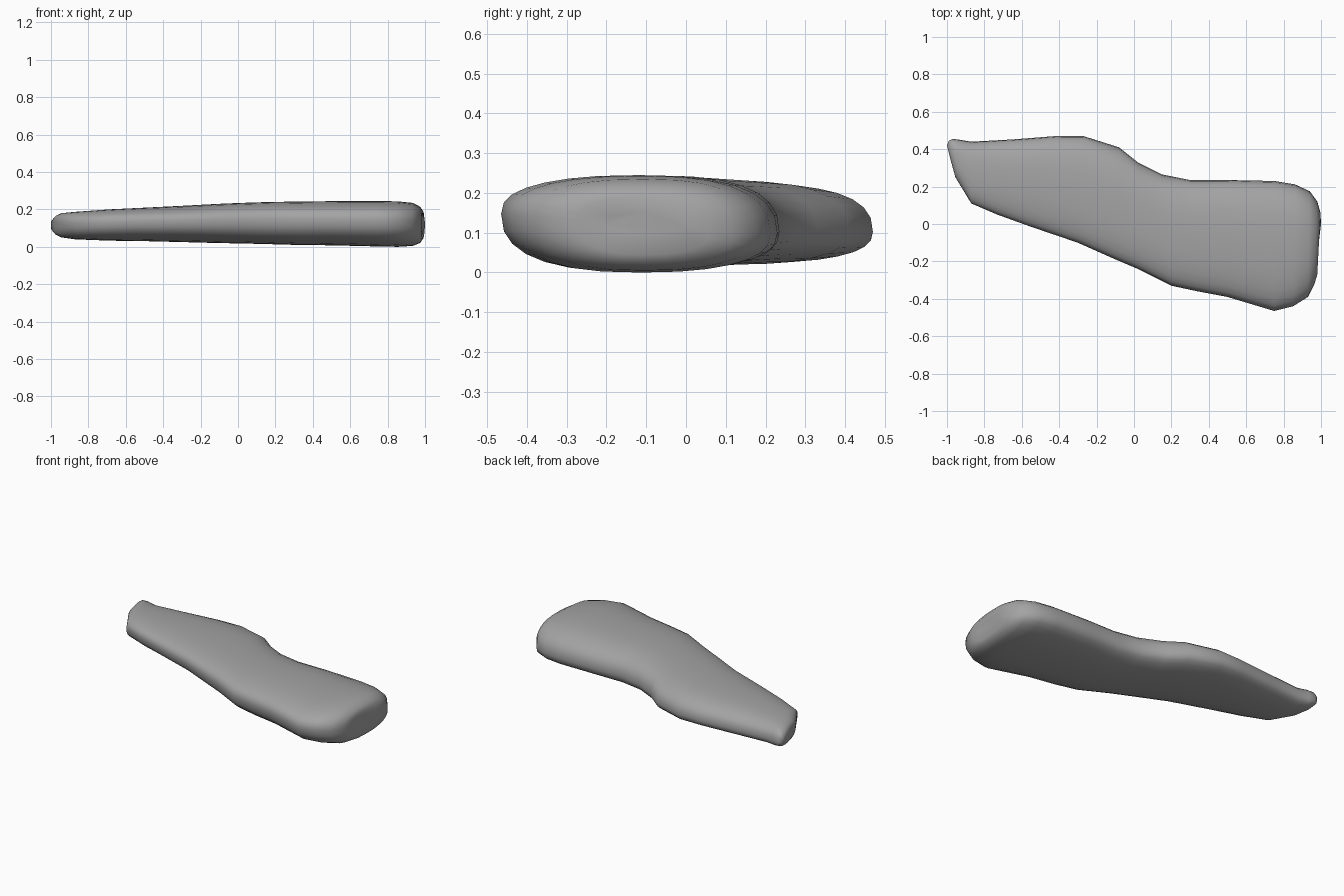
import bpy, bmesh
from math import cos, sin, pi, copysign

if "Cube" in bpy.data.objects:
    bpy.data.objects.remove(bpy.data.objects["Cube"])

# One plain stone colour
GREY = (0.37, 0.37, 0.37, 1)
stone = bpy.data.materials.new("stone grey")
stone.use_nodes = True
stone.diffuse_color = GREY
stone.node_tree.nodes["Principled BSDF"].inputs["Base Color"].default_value = GREY

# Cross-sections along the slab: front edge x, y; back edge x, y; bottom z, top z
SECTIONS = [
    (-1.0, .42, -.99, .445, .09, .14),
    (-.98, .34, -.97, .455, .065, .165),
    (-.955, .25, -.93, .45, .05, .18),
    (-.87, .11, -.87, .44, .04, .187),
    (-.73, .05, -.65, .452, .033, .2),
    (-.55, -.015, -.42, .47, .03, .21),
    (-.3, -.1, -.27, .47, .025, .22),
    (-.12, -.18, -.08, .41, .02, .23),
    (.02, -.24, .02, .33, .018, .235),
    (.2, -.33, .15, .265, .014, .24),
    (.34, -.36, .3, .235, .01, .242),
    (.5, -.39, .5, .235, .008, .244),
    (.75, -.465, .75, .23, .002, .245),
    (.85, -.44, .86, .212, .0, .243),
    (.93, -.39, .94, .175, .005, .235),
    (.965, -.32, .98, .12, .02, .215),
    (.98, -.27, .997, .06, .045, .19),
    (.975, -.2, 1.0, .0, .1, .15),
]
SIDES = 28


def rounded(value):
    return copysign(abs(value) ** 0.8, value)


def section_ring(bm, section):
    """Superellipse ring spanning one pair of edge points."""
    fx, fy, bx, by, low, high = section
    ring = []
    for i in range(SIDES):
        angle = 2 * pi * i / SIDES
        u, v = rounded(cos(angle)), rounded(sin(angle))
        t = (1 + u) / 2
        # the front rim sits a little higher than the back rim
        rim_shift = -0.1 * u * (high - low) * (1 - abs(v))
        z = (low + high) / 2 + v * (high - low) / 2 + rim_shift
        ring.append(bm.verts.new((fx + (bx - fx) * t, fy + (by - fy) * t, z)))
    return ring


# Stone slab: loft the rings and close both ends
bm = bmesh.new()
rings = [section_ring(bm, s) for s in SECTIONS]
for a, b in zip(rings, rings[1:]):
    for i in range(SIDES):
        j = (i + 1) % SIDES
        bm.faces.new((a[i], a[j], b[j], b[i]))
for end in (rings[0], rings[-1]):
    bm.faces.new(end)
bmesh.ops.recalc_face_normals(bm, faces=bm.faces)
for face in bm.faces:
    face.smooth = True

mesh = bpy.data.meshes.new("stone_slab")
bm.to_mesh(mesh)
bm.free()
mesh.materials.append(stone)
slab = bpy.data.objects.new("stone_slab", mesh)
bpy.context.collection.objects.link(slab)
